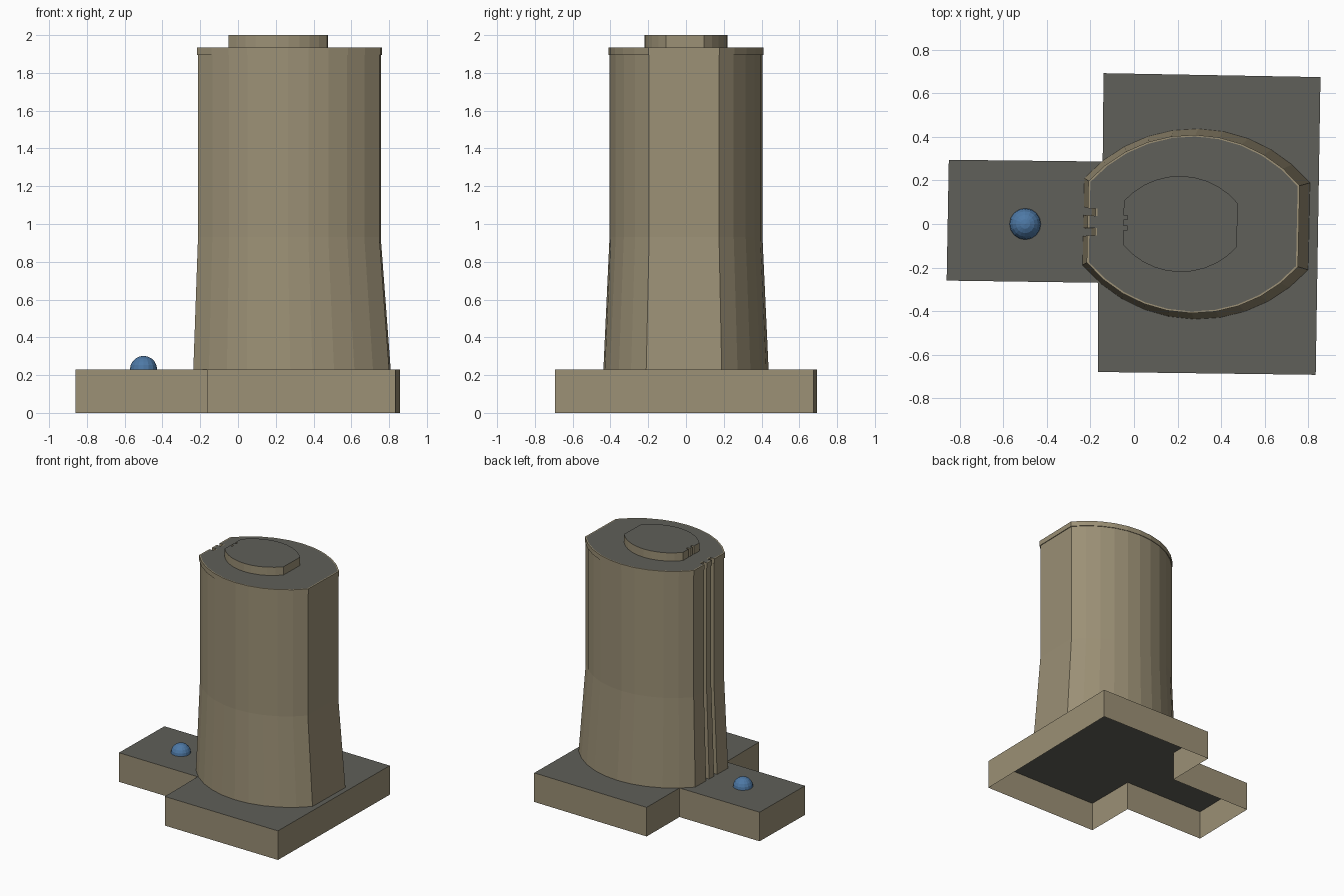
import bpy, bmesh, math
from mathutils import Matrix, Vector

cube = bpy.data.objects.get("Cube")
if cube:
    bpy.data.objects.remove(cube, do_unlink=True)


def material(name, color):
    mat = bpy.data.materials.new(name)
    mat.use_nodes = True
    mat.diffuse_color = (*color, 1)
    mat.node_tree.nodes["Principled BSDF"].inputs["Base Color"].default_value = (*color, 1)
    return mat


tan = material("tan wall", (0.33, 0.28, 0.18))
gray = material("dark gray roof", (0.115, 0.115, 0.1))
blue = material("blue dome", (0.075, 0.19, 0.38))


def finish(bm, name, mats):
    mesh = bpy.data.meshes.new(name)
    bm.to_mesh(mesh)
    bm.free()
    for mat in mats:
        mesh.materials.append(mat)
    obj = bpy.data.objects.new(name, mesh)
    bpy.context.collection.objects.link(obj)
    return obj


def stack(name, rings):
    """Skin counter-clockwise rings from bottom to top and cap with a roof."""
    bm = bmesh.new()
    loops = [[bm.verts.new(p) for p in ring] for ring in rings]
    for low, high in zip(loops, loops[1:]):
        for i in range(len(low)):
            j = (i + 1) % len(low)
            bm.faces.new((low[i], low[j], high[j], high[i]))
    roof = bm.faces.new(loops[-1])
    roof.material_index = 1
    bm.normal_update()
    return finish(bm, name, (tan, gray))


def outline(segments=10):
    """Barrel plan: flat ends, arced sides, two grooves in the -x end."""
    half, flat, bulge = 0.48, 0.185, 0.22
    radius = (half ** 2 + bulge ** 2) / (2 * bulge)
    sweep = math.asin(half / radius)
    arc = []
    for i in range(segments + 1):
        a = sweep - 2 * sweep * i / segments
        arc.append((radius * math.sin(a), flat + bulge - radius + radius * math.cos(a)))
    groove = []
    for y in (0.045, -0.045):
        groove += [(-half, y + 0.017), (-half + 0.035, y + 0.017),
                   (-half + 0.035, y - 0.017), (-half, y - 0.017)]
    return arc + groove + [(-x, -y) for x, y in arc]


turn = Matrix.Rotation(math.radians(-1.2), 2)
plan = [turn @ Vector(p) for p in outline()]


def ring(z, scale, cx):
    return [(p.x * scale + cx, p.y * scale, z) for p in plan]


# Open-bottomed T-shaped base slab
slab = [(-0.165, -0.68), (0.835, -0.693), (0.857, 0.675), (-0.14, 0.693),
        (-0.144, 0.287), (-0.851, 0.295), (-0.861, -0.26), (-0.165, -0.27)]
stack("base_slab", [[(x, y, z) for x, y in slab] for z in (0, 0.23)])

# Flared tower with a thin lip around its roof
stack("tower", [ring(0.23, 1.08, 0.286), ring(0.93, 1, 0.272), ring(1.895, 1, 0.272),
                ring(1.895, 1.012, 0.272), ring(1.935, 1.012, 0.272),
                ring(1.935, 0.992, 0.272)])

# Small cap repeating the tower plan
stack("roof_cap", [ring(1.935, 0.545, 0.213), ring(2, 0.545, 0.213)])

# Blue half dome on the side wing
bm = bmesh.new()
bmesh.ops.create_uvsphere(bm, u_segments=16, v_segments=10, radius=0.072)
bmesh.ops.bisect_plane(bm, geom=bm.verts[:] + bm.edges[:] + bm.faces[:],
                       plane_co=(0, 0, 0), plane_no=(0, 0, 1), clear_inner=True)
dome = finish(bm, "wing_dome", (blue,))
dome.location = (-0.5, 0, 0.23)
